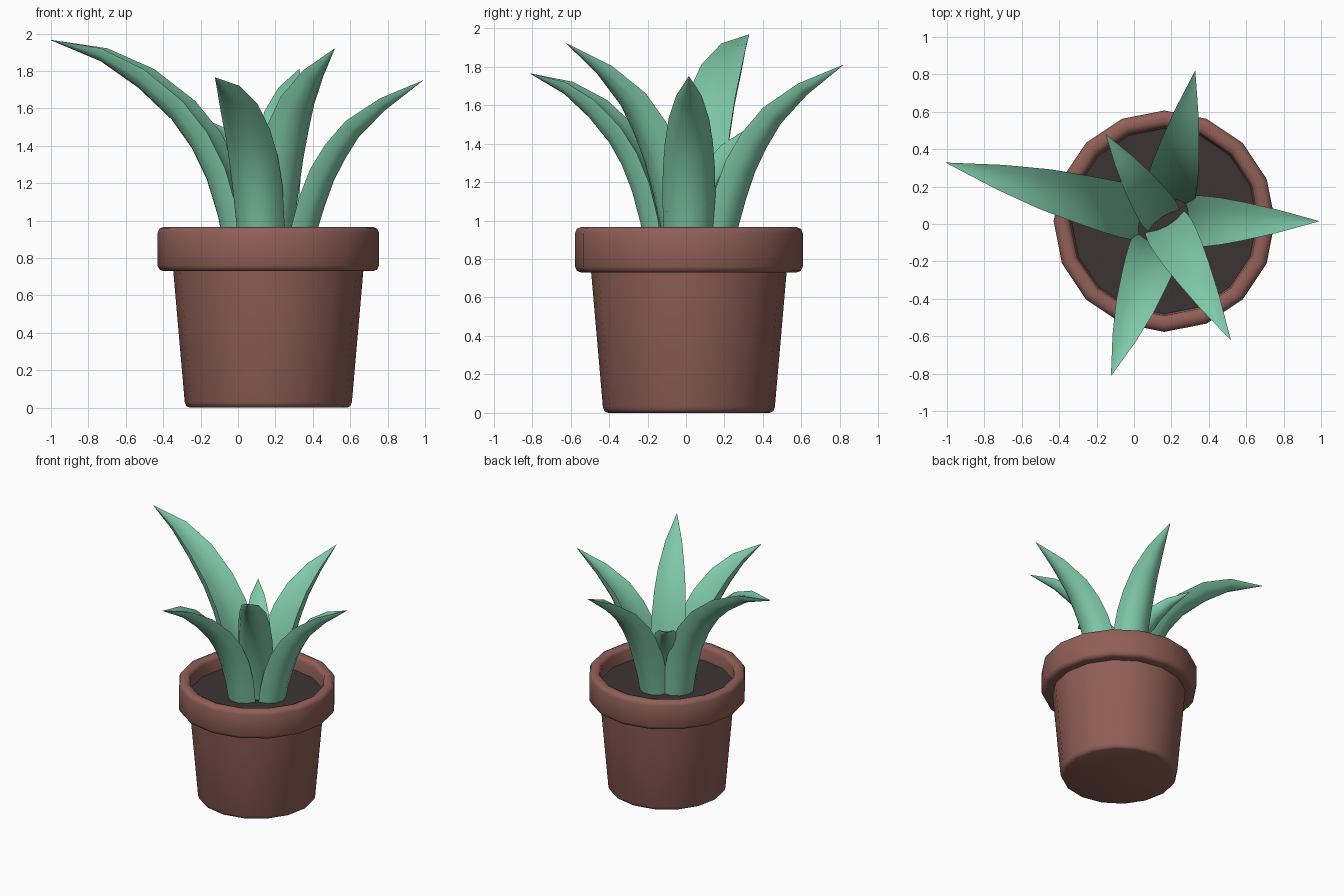
import bpy, bmesh, math
from mathutils import Vector

if "Cube" in bpy.data.objects:
    bpy.data.objects.remove(bpy.data.objects["Cube"])

CX, CY = 0.162, 0.015   # pot axis
SIDES = 16


def material(name, rgb):
    m = bpy.data.materials.new(name)
    m.diffuse_color = (*rgb, 1)
    m.use_nodes = True
    m.node_tree.nodes["Principled BSDF"].inputs["Base Color"].default_value = m.diffuse_color
    return m


CLAY = material("terracotta", (0.28, 0.115, 0.095))
SOIL = material("dark_soil", (0.045, 0.034, 0.034))
GREEN = material("leaf_green", (0.21, 0.58, 0.39))


def finish(name, bm, mat, angle):
    bmesh.ops.recalc_face_normals(bm, faces=bm.faces)
    me = bpy.data.meshes.new(name)
    bm.to_mesh(me)
    bm.free()
    me.materials.append(mat)
    ob = bpy.data.objects.new(name, me)
    bpy.context.collection.objects.link(ob)
    bpy.ops.object.select_all(action='DESELECT')
    ob.select_set(True)
    bpy.context.view_layer.objects.active = ob
    bpy.ops.object.shade_smooth_by_angle(angle=math.radians(angle))
    return ob


def skin(bm, rings, cap_start=False, cap_end=False):
    n = len(rings[0])
    vs = [[bm.verts.new(p) for p in r] for r in rings]
    for a, b in zip(vs, vs[1:]):
        for i in range(n):
            j = (i + 1) % n
            bm.faces.new((a[i], a[j], b[j], b[i]))
    if cap_start:
        bm.faces.new(vs[0])
    if cap_end:
        bm.faces.new(vs[-1])


def lathe(name, profile, mat):
    bm = bmesh.new()
    rings = [[(CX + r * math.cos(math.tau * i / SIDES),
               CY + r * math.sin(math.tau * i / SIDES), z)
              for i in range(SIDES)] for r, z in profile]
    skin(bm, rings, True, True)
    return finish(name, bm, mat, 50)


# Pot with rounded foot and thick rolled rim, open down to the soil
lathe("pot", [(0.42, 0), (0.438, 0.008), (0.447, 0.03), (0.508, 0.73), (0.56, 0.73),
              (0.582, 0.738), (0.592, 0.76), (0.592, 0.935), (0.582, 0.957),
              (0.56, 0.966), (0.535, 0.966), (0.513, 0.957), (0.505, 0.935),
              (0.495, 0.835)], CLAY)
# Soil disc
lathe("soil", [(0.497, 0.84), (0.499, 0.848)], SOIL)

# Leaf centre lines, normalised (reach, height): stiff and drooping
STIFF = [(0, 0), (.035, .17), (.09, .33), (.17, .49), (.28, .63), (.43, .765), (.68, .895), (1, 1)]
DROOP = [(0, 0), (.03, .2), (.09, .4), (.18, .567), (.307, .715), (.506, .863), (.73, .96), (1, 1)]
WIDTH = [.125, .133, .138, .135, .125, .105, .065, .001]
BASE_Z = 0.82


def leaf(name, angle, base_r, tip_r, tip_z, droop, scale):
    a = math.radians(angle)
    out = Vector((math.cos(a), math.sin(a), 0))
    side = Vector((-math.sin(a), math.cos(a), 0))
    up = Vector((0, 0, 1))
    pts = []
    for s, d in zip(STIFF, DROOP):
        u = s[0] + (d[0] - s[0]) * droop
        v = s[1] + (d[1] - s[1]) * droop
        pts.append(Vector((CX, CY, BASE_Z)) + out * (base_r + (tip_r - base_r) * u)
                   + up * ((tip_z - BASE_Z) * v))
    # rounded underside, shallow channel on the upper side
    section = [(math.cos(math.pi * k / 6), math.sin(math.pi * k / 6) * 1.05) for k in range(7)]
    section += [(-0.5, 0.16), (0, 0.22), (0.5, 0.16)]
    rings = []
    for i, p in enumerate(pts):
        t = (pts[min(i + 1, 7)] - pts[max(i - 1, 0)]).normalized()
        under = t.cross(side)
        if under.dot(out) < 0:
            under.negate()
        w = WIDTH[i] * scale
        rings.append([p + side * (x * w) + under * (y * w) for x, y in section])
    bm = bmesh.new()
    skin(bm, rings, True, True)
    finish(name, bm, GREEN, 55)


# Four outer leaves and two inner ones back to back
leaf("leaf_left", 165, 0.10, 1.207, 1.967, 1.0, 1.05)
leaf("leaf_back", 78.4, 0.10, 0.82, 1.81, 0.1, 1.0)
leaf("leaf_right", 0, 0.10, 0.827, 1.75, 0.0, 1.0)
leaf("leaf_front", 251, 0.10, 0.873, 1.765, 0.9, 1.0)
leaf("inner_leaf_front", -60.8, 0.0, 0.727, 1.92, 0.0, 0.95)
leaf("inner_leaf_back", 124, 0.0, 0.56, 1.53, 0.4, 0.8)
